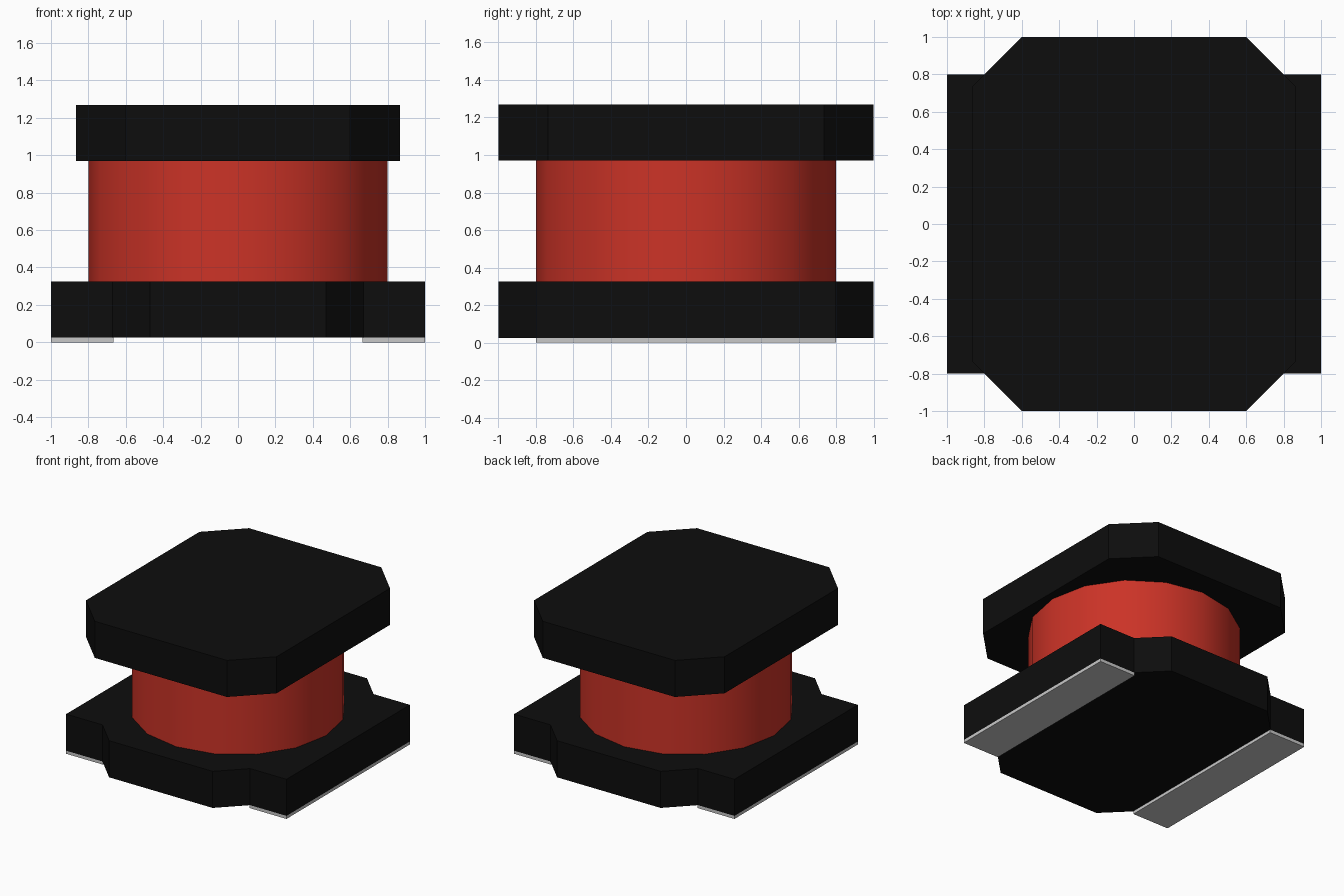
import bpy, bmesh, math

old = bpy.data.objects.get("Cube")
if old:
    bpy.data.objects.remove(old)


def material(name, rgb):
    m = bpy.data.materials.new(name)
    m.use_nodes = True
    m.diffuse_color = (*rgb, 1)
    m.node_tree.nodes["Principled BSDF"].inputs["Base Color"].default_value = (*rgb, 1)
    return m


black = material("ferrite black", (0.004, 0.004, 0.004))
red = material("winding red", (0.60, 0.033, 0.02))
silver = material("terminal silver", (0.58, 0.58, 0.58))


def prism(name, outline, z0, z1, mat):
    """Extrude a flat outline from z0 up to z1."""
    bm = bmesh.new()
    face = bm.faces.new([bm.verts.new((x, y, z0)) for x, y in outline])
    top = bmesh.ops.extrude_face_region(bm, geom=[face])["geom"]
    bmesh.ops.translate(bm, vec=(0, 0, z1 - z0),
                        verts=[g for g in top if isinstance(g, bmesh.types.BMVert)])
    bmesh.ops.recalc_face_normals(bm, faces=bm.faces)
    mesh = bpy.data.meshes.new(name)
    bm.to_mesh(mesh)
    bm.free()
    mesh.materials.append(mat)
    obj = bpy.data.objects.new(name, mesh)
    bpy.context.collection.objects.link(obj)
    return obj


def four_way(corner):
    """Mirror a quarter outline (running from +x side to +y side) into all quadrants."""
    half = corner + [(-x, y) for x, y in reversed(corner)]
    return half + [(-x, -y) for x, y in half]


# Base flange with notched, chamfered corners
prism("base_flange", four_way([(1, 0.8), (0.67, 0.8), (0.47, 1)]), 0.025, 0.325, black)

# Top flange with chamfered corners
prism("top_flange", four_way([(0.865, 0.735), (0.6, 1)]), 0.97, 1.27, black)

# Wound coil between the flanges
sides = 16
ring = [(0.8 * math.cos(math.tau * i / sides), 0.8 * math.sin(math.tau * i / sides))
        for i in range(sides)]
coil = prism("coil_winding", ring, 0.325, 0.97, red)
bpy.context.view_layer.objects.active = coil
coil.select_set(True)
bpy.ops.object.shade_smooth_by_angle(angle=math.radians(40))

# Solder terminals under both ends of the base
for side, name in ((1, "left_terminal"), (-1, "right_terminal")):
    pad = [(side * 0.665, -0.8), (side, -0.8), (side, 0.8), (side * 0.665, 0.8)]
    prism(name, pad, 0, 0.025, silver)
